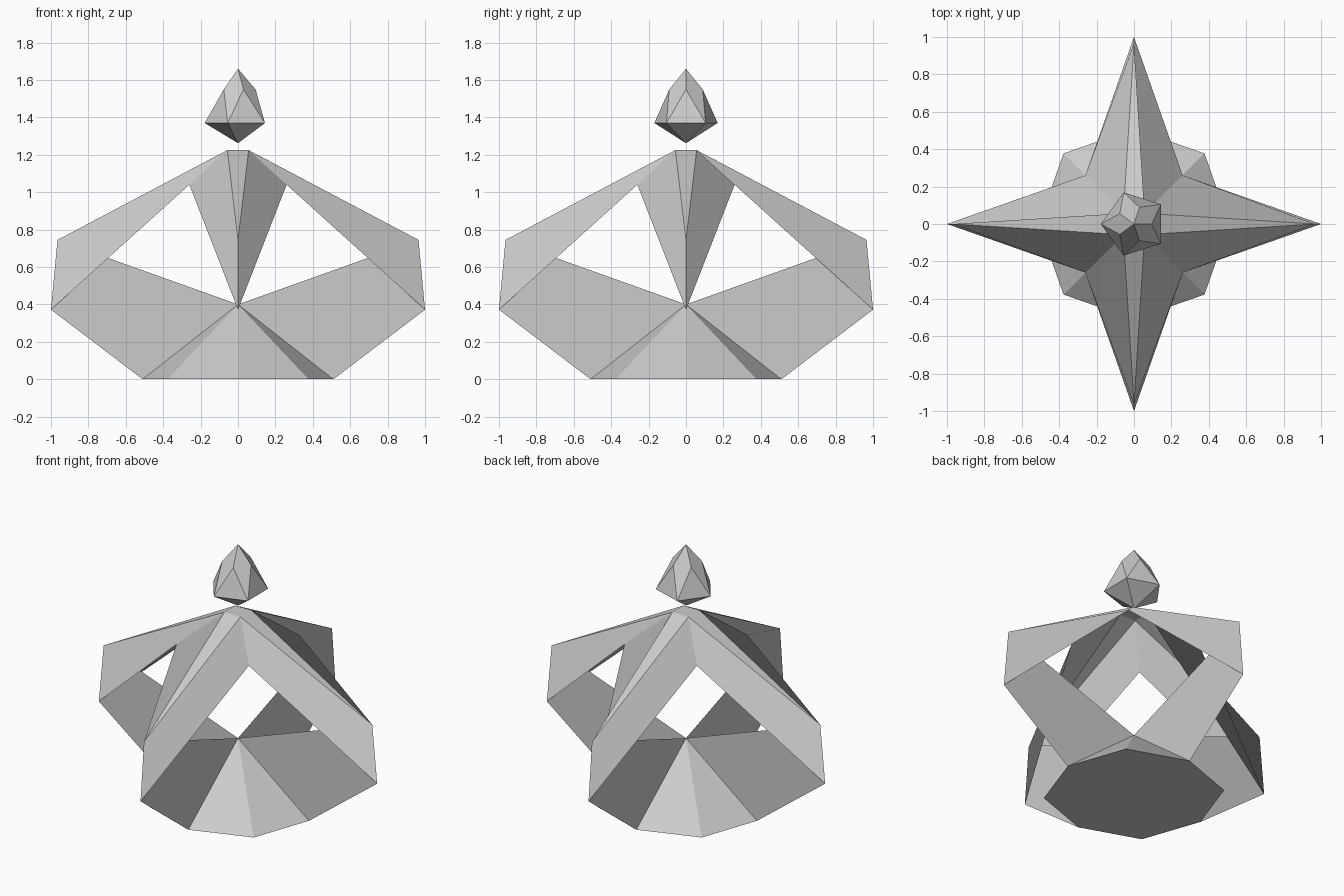
import bpy
from math import cos, sin, pi

if "Cube" in bpy.data.objects:
    bpy.data.objects.remove(bpy.data.objects["Cube"])


def build(name, verts, faces):
    mesh = bpy.data.meshes.new(name)
    mesh.from_pydata(verts, [], faces)
    mesh.update()
    obj = bpy.data.objects.new(name, mesh)
    bpy.context.collection.objects.link(obj)
    return obj


def turn(p, k):
    """Rotate a point k quarter turns about z."""
    x, y, z = p
    for _ in range(k):
        x, y = -y, x
    return (x, y, z)


def ring(n, radius, z, start=0.0):
    return [(radius * cos(start + 2 * pi * i / n),
             radius * sin(start + 2 * pi * i / n), z) for i in range(n)]


# Base: low eight-sided pyramid
rim = []
for k in range(4):
    rim += [turn((0.51, 0, 0), k), turn((0.377, 0.377, 0), k)]
build("base", rim + [(0, 0, 0.40)],
      [(i, (i + 1) % 8, 8) for i in range(8)] + [tuple(reversed(range(8)))])

# Four flat upright fins reaching out from the base to the arm tips
fin = [(0, 0, 0.40), (0.51, 0, 0), (1, 0, 0.372), (0.965, 0, 0.745)]
for k in range(4):
    build(f"fin_{k + 1}", [turn(p, k) for p in fin], [(0, 1, 2, 3)])

# Canopy: open star-shaped shell with four drooping arms and a small flat top
verts, faces = [], []
for k in range(4):
    verts += [turn(p, k) for p in ((0.057, 0.057, 1.225), (0.26, 0.26, 1.04),
                                   (1, 0, 0.372), (0.965, 0, 0.745))]
for k in range(4):
    top, notch, low, tip = range(4 * k, 4 * k + 4)
    prev = 4 * ((k - 1) % 4)
    faces += [(notch, top, tip, low), (top, prev, tip)]
    # two of the bent side faces fold along the other diagonal
    faces.append((low, tip, prev, prev + 1) if k in (1, 2) else (prev + 1, low, tip, prev))
faces.append((0, 4, 8, 12))
build("canopy", verts, faces)

# Floating five-sided gem
verts = ring(5, 0.178, 1.37, pi / 5) + ring(5, 0.094, 1.55) + [(0, 0, 1.66), (0, 0, 1.262)]
faces = []
for i in range(5):
    j = (i + 1) % 5
    faces += [(10, 5 + i, i, 5 + j),
              (i, j, 5 + j),
              (j, i, 11)]
build("gem", verts, faces)
